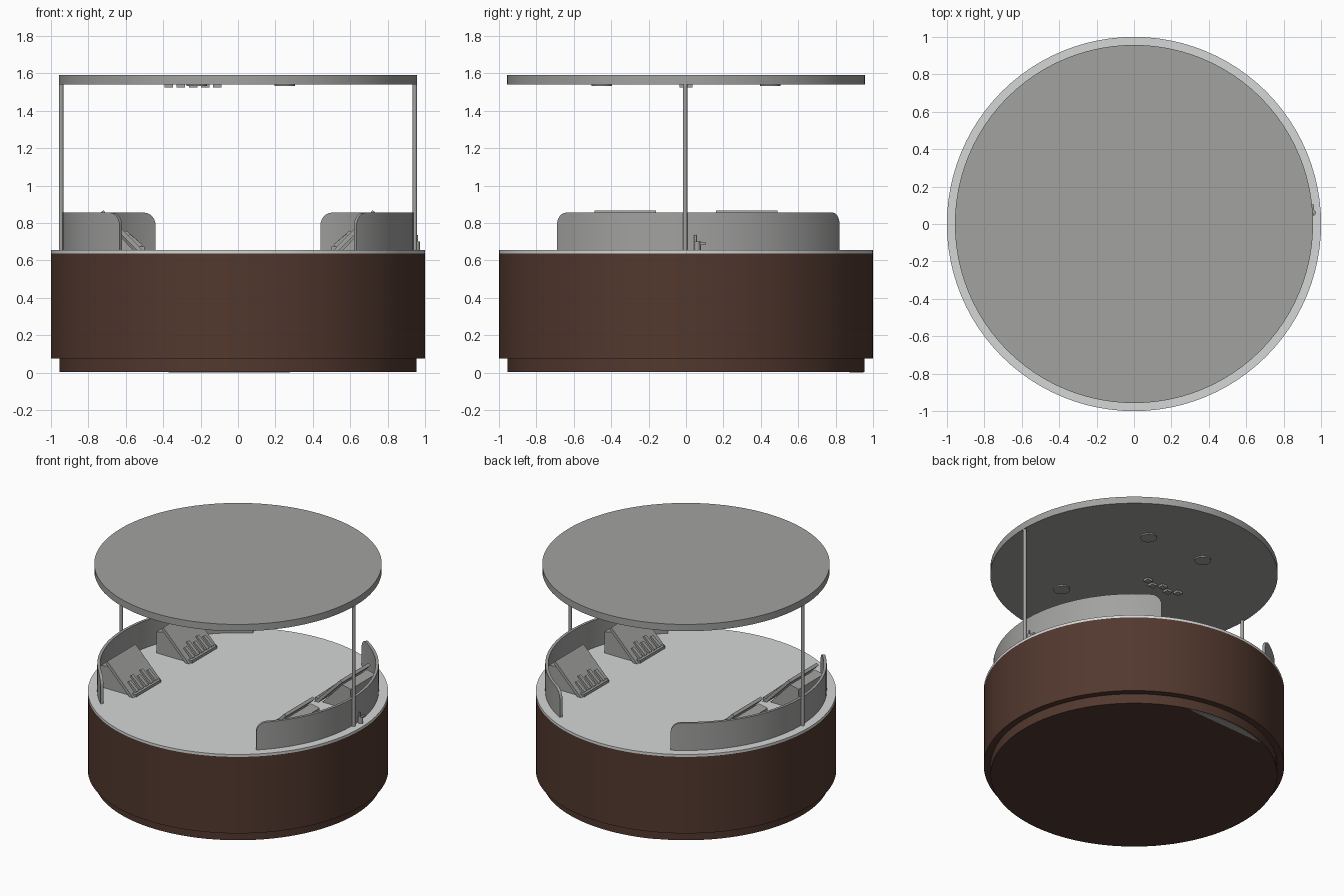
import bpy, bmesh, math
from mathutils import Vector

cube = bpy.data.objects.get("Cube")
if cube:
    bpy.data.objects.remove(cube, do_unlink=True)


def material(name, rgb):
    m = bpy.data.materials.new(name)
    m.use_nodes = True
    m.diffuse_color = (*rgb, 1)
    m.node_tree.nodes["Principled BSDF"].inputs["Base Color"].default_value = (*rgb, 1)
    return m


BROWN = material("dark brown wood", (0.085, 0.040, 0.028))
LIGHT = material("light grey top", (0.66, 0.67, 0.67))
GREY = material("mid grey", (0.36, 0.36, 0.355))


def finish(bm, name, mat, smooth=True):
    bmesh.ops.recalc_face_normals(bm, faces=bm.faces)
    mesh = bpy.data.meshes.new(name)
    bm.to_mesh(mesh)
    bm.free()
    mesh.materials.append(mat)
    ob = bpy.data.objects.new(name, mesh)
    bpy.context.collection.objects.link(ob)
    if smooth:
        bpy.ops.object.select_all(action="DESELECT")
        ob.select_set(True)
        bpy.context.view_layer.objects.active = ob
        bpy.ops.object.shade_smooth_by_angle(angle=math.radians(35))
    return ob


def disc(name, mat, r, z0, z1, x=0, y=0, sides=96):
    bm = bmesh.new()
    bmesh.ops.create_cone(bm, cap_ends=True, segments=sides, radius1=r,
                          radius2=r, depth=z1 - z0)
    bmesh.ops.translate(bm, verts=bm.verts, vec=(x, y, (z0 + z1) / 2))
    return finish(bm, name, mat)


def box(name, mat, centre, size):
    bm = bmesh.new()
    bmesh.ops.create_cube(bm, size=1)
    bmesh.ops.scale(bm, verts=bm.verts, vec=size)
    bmesh.ops.translate(bm, verts=bm.verts, vec=centre)
    return finish(bm, name, mat, False)


def extrude(name, mat, points, vec):
    """Closed planar outline pushed along a vector."""
    bm = bmesh.new()
    face = bm.faces.new([bm.verts.new(p) for p in points])
    out = bmesh.ops.extrude_face_region(bm, geom=[face])
    moved = [v for v in out["geom"] if isinstance(v, bmesh.types.BMVert)]
    bmesh.ops.translate(bm, verts=moved, vec=vec)
    return finish(bm, name, mat, False)


# Counter drum, plinth and worktop
DECK = 0.655
disc("plinth", BROWN, 0.955, 0.004, 0.08)
disc("counter_body", BROWN, 1.0, 0.075, 0.637)
disc("counter_top", LIGHT, 1.0, 0.637, DECK)

# Pale sliver under the back edge of the plinth
arc = [math.radians(73 + 4 * i) for i in range(11)]
extrude("plinth_underside_patch", GREY,
        [(0.95 * math.cos(a), 0.95 * math.sin(a), 0) for a in arc], (0, 0, 0.004))

# Canopy
disc("canopy", GREY, 0.957, 1.54, 1.59)
for x in (-0.22, 0.25):
    for y in (-0.45, 0.45):
        disc("canopy_lamp", GREY, 0.055, 1.531, 1.545, x, y, 24)
for i in range(5):
    box("canopy_fitting", GREY, (-0.37 + 0.065 * i, 0.015 * (-1) ** i, 1.533),
        (0.045, 0.04, 0.016))


# Curved screen with rounded upper corners
def screen(side):
    start, end = math.radians(-47.5), math.radians(61.3)
    outer, inner, height, corner = 0.937, 0.917, 0.2, 0.07
    length = (end - start) * outer
    cut = [corner * (1 - math.cos(math.pi / 2 * i / 6)) for i in range(7)]
    mid = [corner + (length - 2 * corner) * i / 40 for i in range(1, 40)]
    runs = cut + mid + [length - c for c in reversed(cut)]
    bm = bmesh.new()
    rings = []
    for s in runs:
        d = max(0, corner - min(s, length - s))
        top = DECK + height - corner + math.sqrt(max(0, corner ** 2 - d ** 2))
        a = start + s / outer
        rings.append([bm.verts.new((side * r * math.cos(a), r * math.sin(a), z))
                      for r, z in ((inner, DECK), (outer, DECK), (outer, top), (inner, top))])
    for p, q in zip(rings, rings[1:]):
        for k in range(4):
            n = (k + 1) % 4
            bm.faces.new((p[k], p[n], q[n], q[k]))
    bm.faces.new(rings[0])
    bm.faces.new(rings[-1])
    finish(bm, "curved_screen", GREY)


# Sloping display console with a row of upright slats on its face
def console(side, y):
    half = 0.165
    low, high = Vector((0.51, DECK)), Vector((0.72, 0.868))
    slope = (high - low).normalized()
    normal = Vector((-slope.y, slope.x))

    def prism(name, outline, y0, width):
        extrude(name, GREY, [(side * p[0], y0, p[1]) for p in outline], (0, width, 0))

    back = normal * -0.022
    prism("console_panel", [low, high, high + back, low + back], y - half, 2 * half)
    prism("console_body", [(0.56, DECK), (0.72, 0.825), (0.79, 0.81), (0.79, DECK)],
          y - half + 0.02, 2 * half - 0.04)
    prism("console_ledge", [(0.50, DECK), (0.50, 0.675), (0.53, 0.675), (0.53, DECK)],
          y - half + 0.02, 2 * half - 0.04)
    for i in range(5):
        foot = low + slope * 0.02
        tip = low + slope * (0.11 + 0.025 * (i % 2))
        prism("console_slat", [foot, foot + normal * 0.02, tip + normal * 0.012, tip],
              y - 0.12 + 0.055 * i, 0.026)


for side in (-1, 1):
    screen(side)
    disc("canopy_post", GREY, 0.012, DECK - 0.01, 1.55, side * 0.945, -0.005, 16)
    for y in (-0.325, 0.325):
        console(side, y)

# Small pump dispenser beside the left post
disc("dispenser_body", GREY, 0.017, DECK, 0.7, 0.955, 0.06, 16)
disc("dispenser_neck", GREY, 0.007, 0.7, 0.735, 0.955, 0.05, 12)
box("dispenser_nozzle", GREY, (0.955, 0.075, 0.69), (0.014, 0.06, 0.014))
